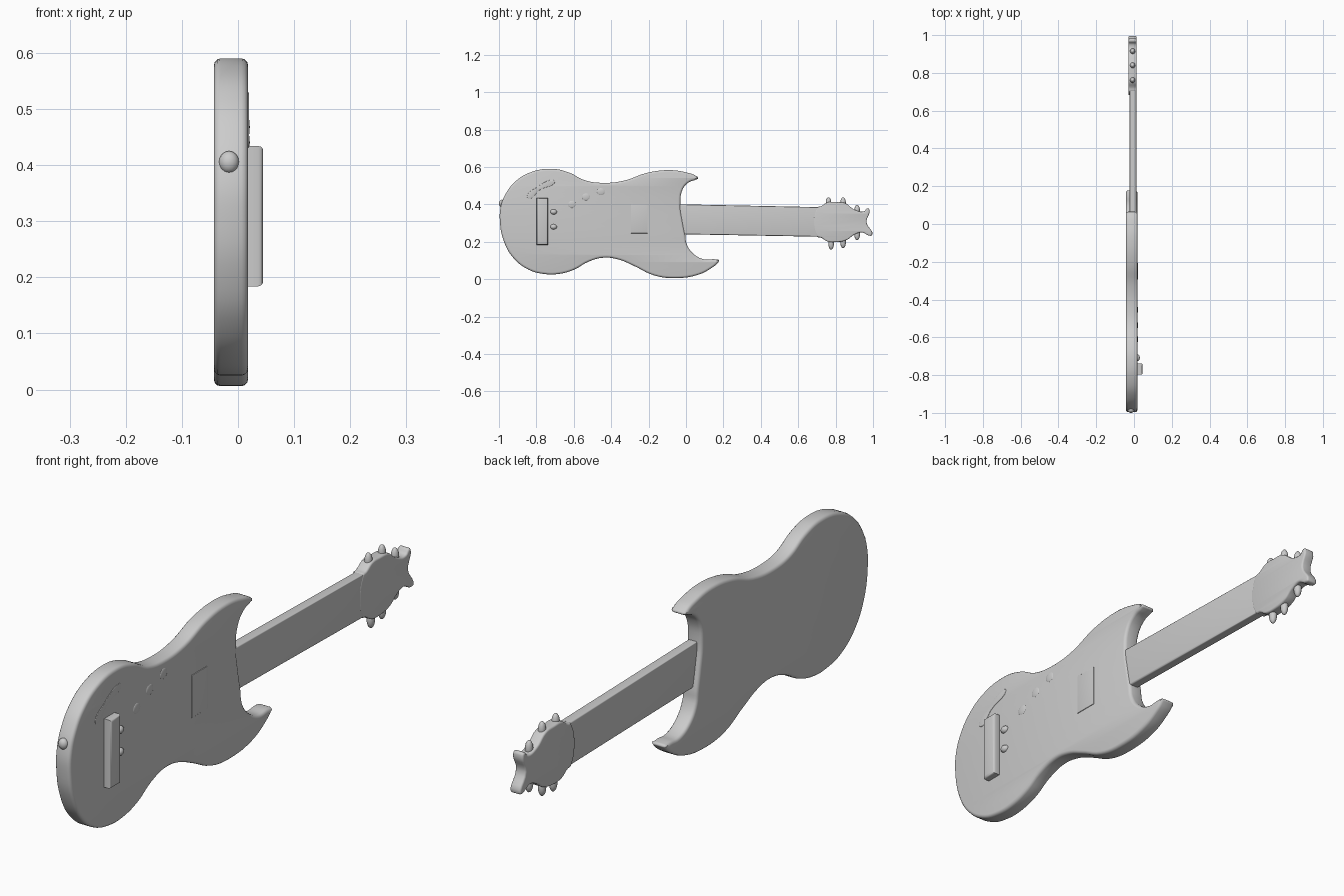
import bpy
import bmesh
import math
from mathutils import Matrix, Vector

if "Cube" in bpy.data.objects:
    bpy.data.objects.remove(bpy.data.objects["Cube"], do_unlink=True)

# One plain grey for the whole instrument
GREY = (0.6, 0.6, 0.6, 1.0)
grey = bpy.data.materials.new("plain grey")
grey.use_nodes = True
grey.diffuse_color = GREY
bsdf = next(n for n in grey.node_tree.nodes if n.type == 'BSDF_PRINCIPLED')
bsdf.inputs["Base Color"].default_value = GREY

# Profile plane: local X -> world Y, local Y -> world Z, extrusion -> world X
SIDE = Matrix.Rotation(math.pi / 2, 4, 'Z') @ Matrix.Rotation(math.pi / 2, 4, 'X')


def finish(name, mesh):
    """Make an object with the shared material and smooth shading."""
    mesh.materials.clear()
    mesh.materials.append(grey)
    obj = bpy.data.objects.new(name, mesh)
    bpy.context.collection.objects.link(obj)
    for other in bpy.context.selected_objects:
        other.select_set(False)
    obj.select_set(True)
    bpy.context.view_layer.objects.active = obj
    bpy.ops.object.shade_smooth_by_angle(angle=math.radians(40))
    return obj


def plate(name, points, x0, x1, round_edge, handle='AUTO', resolution=5):
    """Extrude a closed (y, z) outline from x0 to x1 with rounded edges."""
    curve = bpy.data.curves.new(name + "_outline", 'CURVE')
    curve.dimensions = '2D'
    curve.fill_mode = 'BOTH'
    curve.resolution_u = resolution
    curve.extrude = (x1 - x0) / 2 - round_edge
    curve.bevel_depth = round_edge
    curve.bevel_resolution = 2
    curve.offset = -round_edge
    spline = curve.splines.new('BEZIER')
    spline.use_cyclic_u = True
    spline.bezier_points.add(len(points) - 1)
    for point, (y, z) in zip(spline.bezier_points, points):
        point.co = (y, z, 0)
        point.handle_left_type = point.handle_right_type = handle
    temp = bpy.data.objects.new(name + "_temp", curve)
    bpy.context.collection.objects.link(temp)
    graph = bpy.context.evaluated_depsgraph_get()
    mesh = bpy.data.meshes.new_from_object(temp.evaluated_get(graph))
    bpy.data.objects.remove(temp, do_unlink=True)
    bpy.data.curves.remove(curve)
    bm = bmesh.new()
    bm.from_mesh(mesh)
    bmesh.ops.remove_doubles(bm, verts=bm.verts, dist=0.0002)
    bmesh.ops.transform(bm, verts=bm.verts,
                        matrix=Matrix.Translation(((x0 + x1) / 2, 0, 0)) @ SIDE)
    bmesh.ops.recalc_face_normals(bm, faces=bm.faces)
    bm.to_mesh(mesh)
    bm.free()
    return finish(name, mesh)


def knob(name, centre, radii):
    """Rounded knob."""
    mesh = bpy.data.meshes.new(name)
    bm = bmesh.new()
    bmesh.ops.create_uvsphere(bm, u_segments=16, v_segments=10, radius=1)
    bmesh.ops.transform(bm, verts=bm.verts,
                        matrix=Matrix.Translation(centre) @ Matrix.Diagonal(Vector(radii).to_4d()))
    bm.to_mesh(mesh)
    bm.free()
    return finish(name, mesh)


def box(y0, y1, z0, z1):
    return [(y0, z0), (y1, z0), (y1, z1), (y0, z1)]


# Double-horned body
body = [
    (-0.995, 0.31), (-0.99, 0.39), (-0.965, 0.455), (-0.92, 0.515), (-0.84, 0.568),
    (-0.72, 0.59), (-0.625, 0.57), (-0.545, 0.53), (-0.45, 0.515), (-0.33, 0.527),
    (-0.21, 0.568), (-0.09, 0.583), (0.0, 0.571), (0.055, 0.551), (0.065, 0.54),
    (0.055, 0.533), (0.015, 0.518), (-0.018, 0.48), (-0.03, 0.40), (-0.018, 0.31),
    (-0.004, 0.235), (0.003, 0.19), (0.037, 0.138), (0.096, 0.106), (0.16, 0.106),
    (0.177, 0.1), (0.172, 0.09), (0.134, 0.058), (0.06, 0.022), (-0.064, 0.006),
    (-0.17, 0.02), (-0.28, 0.072), (-0.36, 0.105), (-0.44, 0.115), (-0.52, 0.094),
    (-0.60, 0.05), (-0.68, 0.028), (-0.76, 0.028), (-0.84, 0.05), (-0.92, 0.11),
    (-0.973, 0.20),
]
plate("body", body, -0.043, 0.018, 0.012)

# Neck, slightly tapered, running into the body
plate("neck", [(-0.12, 0.242), (0.77, 0.226), (0.77, 0.384), (-0.12, 0.402)],
      -0.024, 0.013, 0.006, 'VECTOR')

# Headstock with two flared tips
head = [
    (0.70, 0.228), (0.722, 0.222), (0.755, 0.202), (0.80, 0.198), (0.86, 0.21),
    (0.90, 0.238), (0.94, 0.25), (0.985, 0.232), (0.996, 0.238), (0.965, 0.305),
    (0.981, 0.37), (0.972, 0.379), (0.95, 0.362), (0.90, 0.372), (0.85, 0.407),
    (0.80, 0.412), (0.755, 0.41), (0.722, 0.39), (0.70, 0.382),
]
plate("headstock", head, -0.029, 0.014, 0.007)

# Tuning pegs, three on each edge
for side, pegs in (("upper", [(0.762, 0.438), (0.84, 0.438), (0.915, 0.398)]),
                   ("lower", [(0.776, 0.158), (0.84, 0.166), (0.915, 0.208)])):
    for i, (y, tip) in enumerate(pegs):
        inward = -0.032 if side == "upper" else 0.032
        knob(f"{side}_tuning_peg_{i + 1}", (-0.007, y, tip + inward), (0.014, 0.015, 0.032))

# Bridge bar and its two small posts
plate("bridge", box(-0.798, -0.738, 0.184, 0.434), 0.008, 0.045, 0.009, 'VECTOR')
for i, z in enumerate((0.28, 0.36)):
    knob(f"bridge_post_{i + 1}", (0.017, -0.708, z), (0.014, 0.018, 0.014))

# Shallow pickup and control bumps on the face
plate("pickup", box(-0.295, -0.205, 0.245, 0.40), 0.010, 0.0205, 0.002, 'VECTOR')
for i, (y, z) in enumerate(((-0.535, 0.44), (-0.455, 0.468), (-0.61, 0.40))):
    knob(f"control_knob_{i + 1}", (0.0165, y, z), (0.0045, 0.022, 0.02))

# Low curved ridge on the lower bout
ridge = [(-0.85, 0.44), (-0.80, 0.49), (-0.71, 0.53), (-0.70, 0.52), (-0.785, 0.475), (-0.835, 0.43)]
plate("face_ridge", ridge, 0.010, 0.0195, 0.002)

# Strap button at the tail end
knob("strap_button", (-0.016, -0.984, 0.405), (0.018, 0.016, 0.02))
